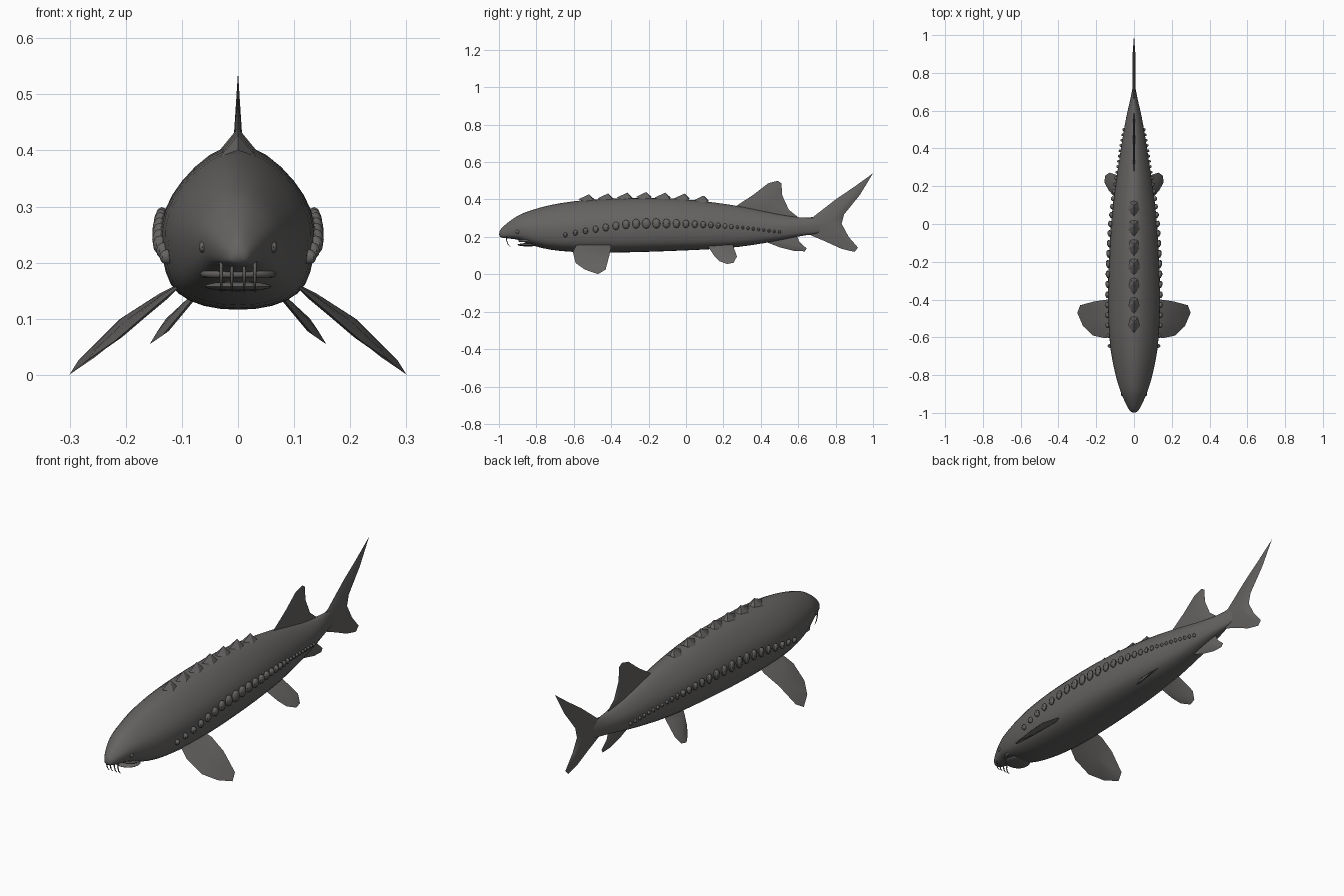
import bpy, bmesh, math
from mathutils import Vector, Matrix

cube = bpy.data.objects.get("Cube")
if cube:
    bpy.data.objects.remove(cube, do_unlink=True)

skin = bpy.data.materials.new("slate grey skin")
skin.use_nodes = True
colour = (0.13, 0.125, 0.122, 1)
skin.diffuse_color = colour
skin.node_tree.nodes["Principled BSDF"].inputs["Base Color"].default_value = colour


def finish(name, bm, mirror=False, subsurf=0, angle=40):
    bmesh.ops.recalc_face_normals(bm, faces=bm.faces)
    mesh = bpy.data.meshes.new(name)
    bm.to_mesh(mesh)
    bm.free()
    mesh.materials.append(skin)
    obj = bpy.data.objects.new(name, mesh)
    bpy.context.collection.objects.link(obj)
    bpy.ops.object.select_all(action='DESELECT')
    obj.select_set(True)
    bpy.context.view_layer.objects.active = obj
    bpy.ops.object.shade_smooth_by_angle(angle=math.radians(angle))
    if mirror:
        obj.modifiers.new("mirror", 'MIRROR').use_mirror_merge = False
    if subsurf:
        mod = obj.modifiers.new("smooth", 'SUBSURF')
        mod.levels = mod.render_levels = subsurf
    return obj


def ellipsoid(bm, centre, radii, u=10, v=6, turn=Matrix()):
    m = Matrix.Translation(centre) @ turn @ Matrix.Diagonal((*radii, 1))
    bmesh.ops.create_uvsphere(bm, u_segments=u, v_segments=v, radius=1, matrix=m)


# Body stations: y, half width, bottom, top
stations = [
    (-1.0, .014, .200, .232), (-.98, .030, .194, .255), (-.945, .048, .190, .285),
    (-.9, .067, .187, .317), (-.86, .083, .168, .335), (-.78, .105, .138, .363),
    (-.67, .128, .121, .388), (-.53, .139, .114, .405), (-.38, .141, .114, .412),
    (-.2, .138, .118, .418), (0, .126, .126, .408), (.17, .106, .134, .387),
    (.28, .089, .144, .370), (.42, .067, .165, .340), (.53, .050, .187, .316),
    (.61, .032, .204, .305), (.67, .017, .212, .304), (.74, .005, .225, .300)]
# Half section: width fraction, height fraction
section = [(0, 0), (.45, .02), (.8, .1), (.93, .22), (1, .42),
           (.96, .6), (.74, .77), (.37, .94), (0, 1)]


def lerp_rows(rows, key, value):
    for a, b in zip(rows, rows[1:]):
        if a[key] <= value <= b[key]:
            f = (value - a[key]) / (b[key] - a[key])
            return [p + (q - p) * f for p, q in zip(a, b)]
    return rows[-1]


def body_x(y, z):
    _, w, low, high = lerp_rows(stations, 0, y)
    return w * lerp_rows(section, 1, (z - low) / (high - low))[0]


bm = bmesh.new()
rings = []
loop = section + [(-w, t) for w, t in section[-2:0:-1]]
for y, w, low, high in stations:
    rings.append([bm.verts.new((w * a, y, low + (high - low) * t)) for a, t in loop])
n = len(loop)
for a, b in zip(rings, rings[1:]):
    for i in range(n):
        bm.faces.new((a[i], a[(i + 1) % n], b[(i + 1) % n], b[i]))
bm.faces.new(rings[0])
bm.faces.new(rings[-1])
finish("body", bm, subsurf=1, angle=80)


# Fins: thin at the rim, thickest in the middle
def fin(name, outline, half_thick, normal=(1, 0, 0), centre=None, mirror=False):
    pts = [Vector(p) if len(p) == 3 else Vector((0, *p)) for p in outline]
    mid = Vector((0, *centre)) if centre else sum(pts, Vector()) / len(pts)
    normal = Vector(normal).normalized()
    bm = bmesh.new()
    rim = [bm.verts.new(p) for p in pts]
    for side in (1, -1):
        off = normal * half_thick * side
        inner = [bm.verts.new(mid + (p - mid) * .6 + off * .75) for p in pts]
        hub = bm.verts.new(mid + off)
        for i in range(len(pts)):
            j = (i + 1) % len(pts)
            bm.faces.new((rim[i], rim[j], inner[j], inner[i]))
            bm.faces.new((inner[i], inner[j], hub))
    finish(name, bm, mirror)


fin("pectoral_fins", [
    (.09, -.58, .17), (.15, -.605, .12), (.22, -.59, .06), (.27, -.54, .025),
    (.3, -.47, .001), (.285, -.43, .025), (.21, -.41, .1), (.14, -.4, .145),
    (.09, -.41, .17)], .008, (.6, 0, .8), mirror=True)
fin("pelvic_fins", [
    (.06, .11, .16), (.11, .15, .10), (.135, .18, .07), (.157, .22, .055),
    (.153, .255, .062), (.13, .272, .095), (.06, .25, .16)], .007, (.7, 0, .7), mirror=True)
fin("dorsal_fin", [
    (.26, .36), (.36, .425), (.44, .487), (.49, .5), (.51, .487), (.515, .42),
    (.55, .345), (.6, .305), (.5, .28), (.35, .32)], .007, centre=(.45, .39))
fin("anal_fin", [
    (.41, .18), (.5, .145), (.58, .125), (.635, .123), (.645, .138), (.605, .175),
    (.59, .215), (.5, .21)], .007)
fin("tail_fin", [
    (.62, .298), (.68, .307), (.8, .4), (.9, .468), (1.0, .54), (.93, .425),
    (.845, .32), (.832, .27), (.87, .2), (.92, .142), (.9, .12), (.83, .137),
    (.74, .178), (.66, .212), (.62, .22)], .009, centre=(.77, .28))

# Rows of bony plates along the flanks, shrinking toward the tail
bm = bmesh.new()
y = -.645
while y < .5:
    grow = max(0, 1 - abs(y + .2) / .45)
    tall = .013 + .015 * grow - (.004 if y > .25 else 0)
    z = .272 - .11 * (y + .15) ** 2 - (.03 * max(0, -.3 - y) / .3)
    turn = Matrix.Rotation(math.radians(-12), 4, 'Z')
    ellipsoid(bm, (body_x(y, z) + .001, y, z), (.013 if y < .2 else .009, tall * .85, tall),
              8, 6, turn)
    y += .028 + .026 * (1 if y < -.1 else max(0, (.3 - y) / .4))
finish("flank_scutes", bm, mirror=True)

# Ridge plates along the back: low keels leaning to the rear
bm = bmesh.new()
for i in range(7):
    y = -.53 + i * .102
    top = lerp_rows(stations, 0, y)[3]
    base = [bm.verts.new((x, y + d, top - s)) for x, d, s in
            [(0, -.045, .004), (.032, -.01, .016), (.02, .035, .01),
             (0, .04, .004), (-.02, .035, .01), (-.032, -.01, .016)]]
    peak = bm.verts.new((0, y + .012, top + .023))
    for k in range(6):
        bm.faces.new((base[k], base[(k + 1) % 6], peak))
    bm.faces.new(base)
finish("back_scutes", bm, angle=25)

# Eyes
bm = bmesh.new()
ellipsoid(bm, (.063, -.9, .228), (.007, .012, .01), 12, 8)
finish("eyes", bm, mirror=True)

# Mouth under the snout
bm = bmesh.new()
ellipsoid(bm, (0, -.845, .158), (.06, .056, .009), 20, 8)
finish("lower_jaw", bm)
bpy.ops.mesh.primitive_torus_add(major_segments=24, minor_segments=8, major_radius=1,
                                 minor_radius=.13, location=(0, -.84, .18))
lip = bpy.context.object
lip.name = "upper_lip"
lip.scale = (.06, .05, .055)
lip.data.materials.append(skin)
bpy.ops.object.shade_smooth_by_angle(angle=math.radians(60))

# Four whisker-like barbels
for name, x in (("outer_right", -.03), ("inner_right", -.011),
                ("inner_left", .011), ("outer_left", .03)):
    curve = bpy.data.curves.new("barbel_" + name, 'CURVE')
    curve.dimensions = '3D'
    curve.bevel_depth = .003
    curve.bevel_resolution = 1
    curve.use_fill_caps = True
    path = curve.splines.new('POLY')
    path.points.add(3)
    for p, (py, pz, r) in zip(path.points, [(-.955, .205, 1.2), (-.96, .185, 1),
                                            (-.953, .163, .8), (-.94, .147, .3)]):
        p.co = (x, py, pz, 1)
        p.radius = r
    curve.materials.append(skin)
    bpy.context.collection.objects.link(bpy.data.objects.new("barbel_" + name, curve))
